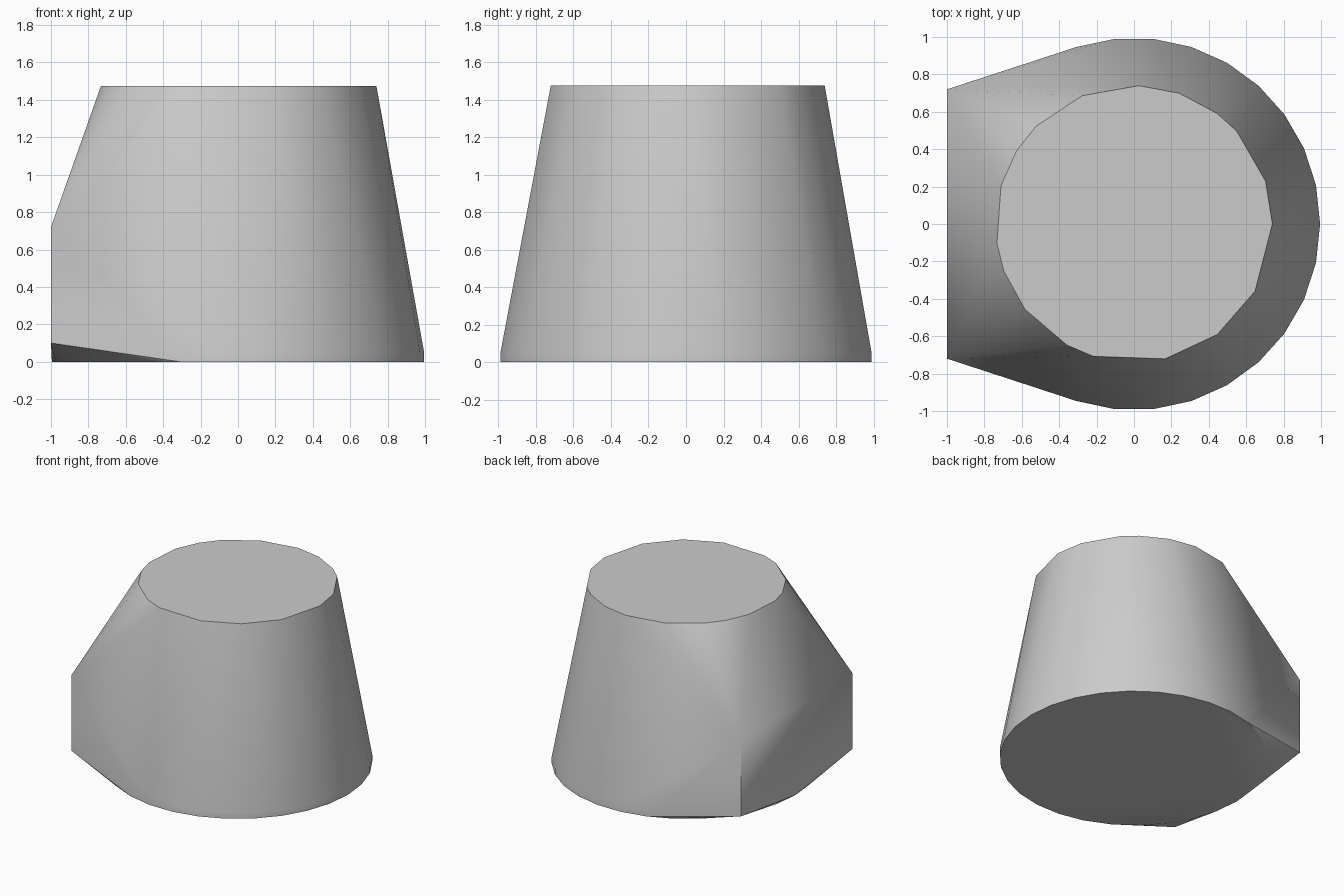
import bpy, bmesh
from math import cos, sin, radians, tau

cube = bpy.data.objects.get("Cube")
if cube:
    bpy.data.objects.remove(cube, do_unlink=True)

HEIGHT = 1.475
TOP_RADIUS, BASE_RADIUS = 0.74, 0.995

# Single grey finish
grey = bpy.data.materials.new("plain_grey")
grey.use_nodes = True
colour = (0.6, 0.6, 0.6, 1)
grey.diffuse_color = colour
grey.node_tree.nodes["Principled BSDF"].inputs["Base Color"].default_value = colour


def ring(radius, z, angles):
    return [(radius * cos(a), radius * sin(a), z) for a in angles]


# Irregular top rim, round base with a short upright lip
top_angles = [radians(a) for a in (0, 18, 42, 53, 71, 88, 112, 135, 148, 164,
                                   188, 200, 218, 241, 253, 283, 307, 331)]
base_angles = [tau * i / 30 for i in range(30)]
points = ring(TOP_RADIUS, HEIGHT, top_angles)
points += ring(BASE_RADIUS, 0, base_angles) + ring(BASE_RADIUS, 0.05, base_angles)

# Flat rectangular pad on the -x side
points += [(-1, y, z) for y in (-0.72, 0.72) for z in (0.1, 0.72)]

# Wrap everything in one tight skin
bm = bmesh.new()
for p in points:
    bm.verts.new(p)
hull = bmesh.ops.convex_hull(bm, input=bm.verts)
loose = {g for g in hull["geom_interior"] + hull["geom_unused"]
         if isinstance(g, bmesh.types.BMVert)}
bmesh.ops.delete(bm, geom=list(loose), context="VERTS")
bmesh.ops.dissolve_limit(bm, angle_limit=radians(0.5), verts=bm.verts, edges=bm.edges)
bmesh.ops.recalc_face_normals(bm, faces=bm.faces)

mesh = bpy.data.meshes.new("tapered_body")
bm.to_mesh(mesh)
bm.free()
mesh.materials.append(grey)
body = bpy.data.objects.new("tapered_body", mesh)
bpy.context.collection.objects.link(body)

# Smooth sides, crisp rims and pad corners
bpy.ops.object.select_all(action="DESELECT")
body.select_set(True)
bpy.context.view_layer.objects.active = body
bpy.ops.object.shade_smooth_by_angle(angle=radians(35))
